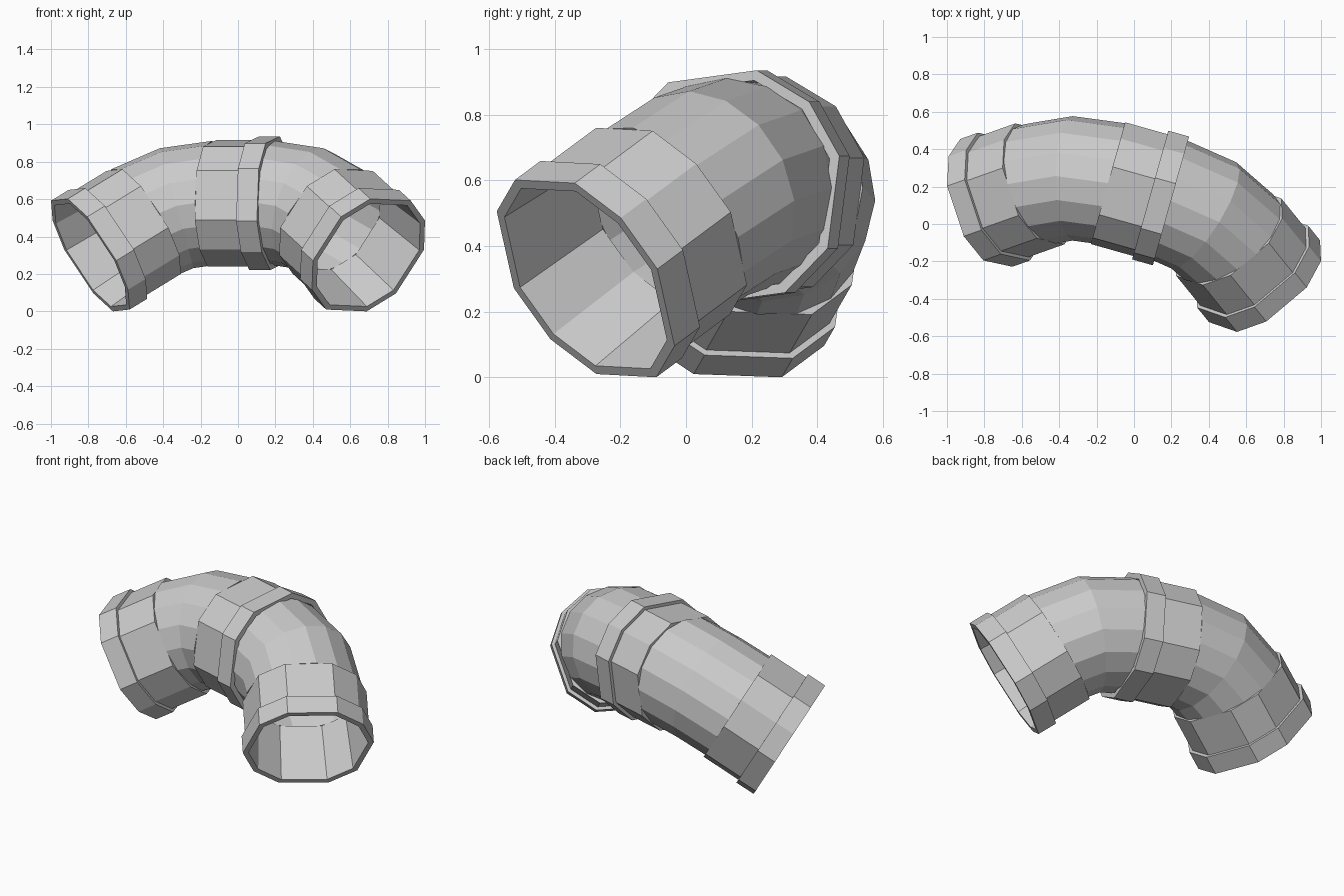
import bpy, bmesh, math
from mathutils import Vector

if "Cube" in bpy.data.objects:
    bpy.data.objects.remove(bpy.data.objects["Cube"])

# Frame of the tilted plane in which the pipe bends
M = Vector((0.962, -0.271, 0)).normalized()                # along the middle run
V = Vector((0.192, 0.681, 0.707))
V = (V - M * V.dot(M)).normalized()                        # outer side of the bend
W = M.cross(V).normalized()                                # across the bend
TOP = Vector((-0.045, -0.095, 0.30)) + V * 0.392           # centre of the middle run

HALF, RHO, LEG = 0.175, 0.495, 0.35                        # half run, bend radius, socket length
SOCKET_ANGLES = [0, 30, 75, 105, 150, 180, 210, 255, 285, 330]
BODY_ANGLES = [i * 22.5 for i in range(16)]


def station(side, s):
    """Centre and outward direction of the centreline, s measured from the middle."""
    arc = RHO * math.pi / 4
    t = min(max((s - HALF) / RHO, 0), math.pi / 4)
    a = min(s, HALF) + RHO * math.sin(t)
    b = -RHO * (1 - math.cos(t))
    extra = max(s - HALF - arc, 0)
    a += extra * math.cos(t)
    b -= extra * math.sin(t)
    return TOP + M * side * a + V * b, V * math.cos(t) + M * side * math.sin(t)


def tube(name, side, profile, angles):
    """Loft a closed (distance, radius) loop of rings along the centreline."""
    bm = bmesh.new()
    rings = []
    for s, r in profile:
        c, q = station(side, s)
        rings.append([bm.verts.new(c + q * r * math.cos(math.radians(d))
                                   + W * r * math.sin(math.radians(d))) for d in angles])
    n = len(angles)
    for k, ring in enumerate(rings):
        nxt = rings[(k + 1) % len(rings)]
        for i in range(n):
            j = (i + 1) % n
            bm.faces.new((ring[i], ring[j], nxt[j], nxt[i]))
    bmesh.ops.recalc_face_normals(bm, faces=bm.faces)
    me = bpy.data.meshes.new(name)
    bm.to_mesh(me)
    bm.free()
    ob = bpy.data.objects.new(name, me)
    bpy.context.collection.objects.link(ob)
    return ob


def socket(name, side, start, length):
    """Sleeve with a thicker collar at its mouth."""
    step, end = start + length * 0.67, start + length
    return tube(name, side, [(start, 0.35), (step, 0.35), (step, 0.37), (end, 0.37),
                             (end, 0.338), (start, 0.31)], SOCKET_ANGLES)


ARC_END = HALF + RHO * math.pi / 4
MID = (HALF + ARC_END) / 2
parts = []

# Two elbows, each bending 45 degrees in two segments
for side, name in ((-1, "left_elbow"), (1, "right_elbow")):
    start = HALF if side < 0 else 0.08
    outer = [(start, 0.333), (HALF + 0.001, 0.333), (MID, 0.333), (ARC_END, 0.333)]
    inner = [(s, 0.31) for s, r in reversed(outer)]
    parts.append(tube(name, side, outer + inner, BODY_ANGLES))

# End sockets and the middle socket that joins the elbows
parts.append(socket("left_socket", -1, ARC_END, LEG))
parts.append(socket("right_socket", 1, ARC_END, LEG))
parts.append(socket("middle_socket", 1, -HALF, 2 * HALF))

# Stand on the ground and centre
pts = [v.co for o in parts for v in o.data.vertices]
lo = Vector([min(p[i] for p in pts) for i in range(3)])
hi = Vector([max(p[i] for p in pts) for i in range(3)])
shift = Vector((-(lo.x + hi.x) / 2, -(lo.y + hi.y) / 2, -lo.z))
for o in parts:
    for v in o.data.vertices:
        v.co += shift
